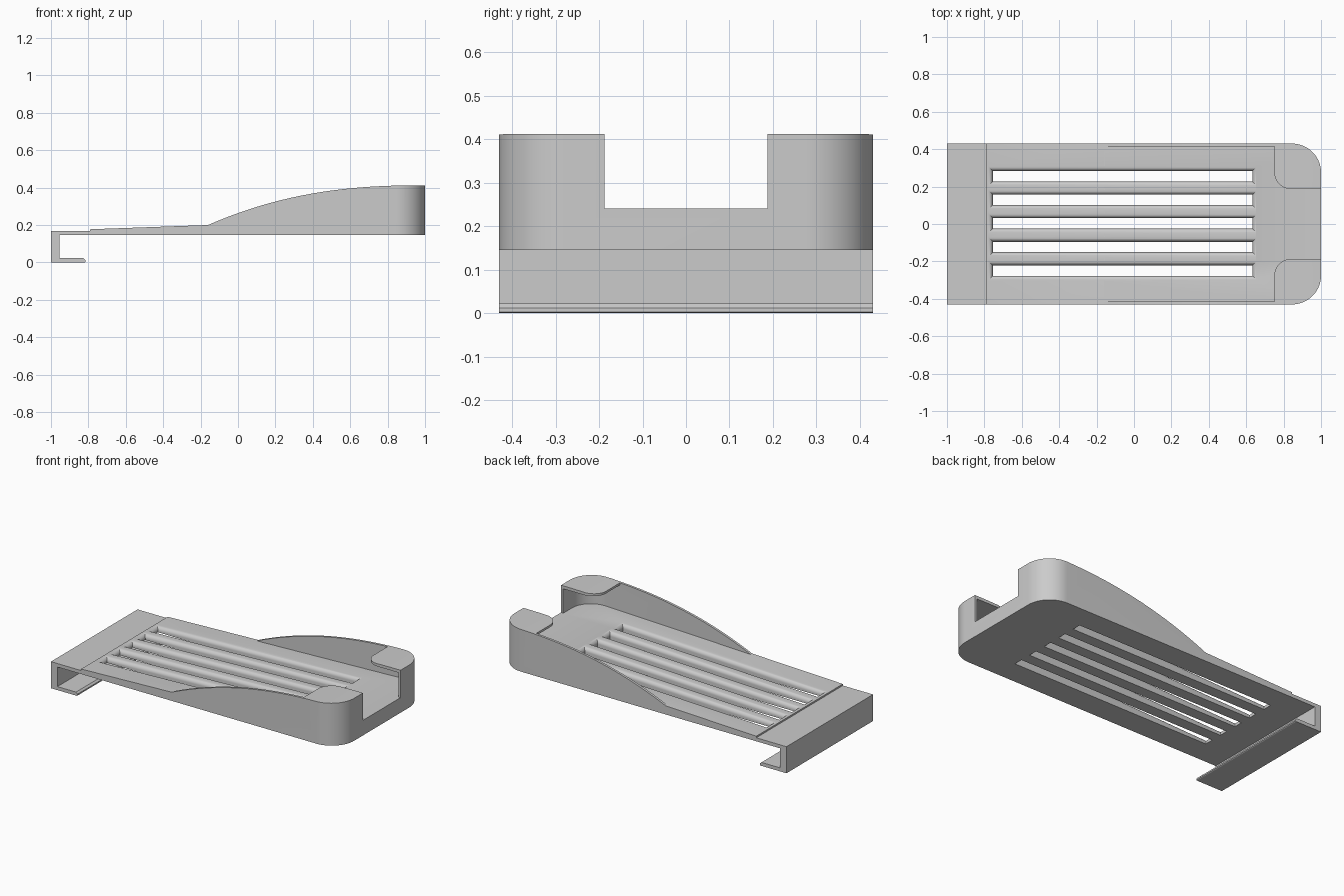
import bpy, bmesh, math

if "Cube" in bpy.data.objects:
    bpy.data.objects.remove(bpy.data.objects["Cube"])

HALF_W = 0.43      # half width of the tray
WALL = 0.015       # side wall thickness
FLOOR_X = -0.16    # where the side walls begin


def floor_z(x):
    return 0.1995 + 0.036 * (x - FLOOR_X)


def wall_z(x):
    t = max(0.0, (1 - x) / (1 - FLOOR_X))
    return 0.412 - (0.412 - floor_z(FLOOR_X)) * t ** 2.4


def make(name, rings):
    """Closed solid from a stack of matching rings of points."""
    bm = bmesh.new()
    vs = [[bm.verts.new(p) for p in r] for r in rings]
    n = len(vs[0])
    for a, b in zip(vs, vs[1:]):
        for i in range(n):
            j = (i + 1) % n
            bm.faces.new((a[i], a[j], b[j], b[i]))
    bm.faces.new(vs[0][::-1])
    bm.faces.new(vs[-1])
    bmesh.ops.recalc_face_normals(bm, faces=bm.faces)
    me = bpy.data.meshes.new(name)
    bm.to_mesh(me)
    bm.free()
    ob = bpy.data.objects.new(name, me)
    bpy.context.collection.objects.link(ob)
    return ob


def prism(name, outline, low, high):
    """Vertical prism; low and high are functions of x."""
    return make(name, [[(x, y, low(x)) for x, y in outline],
                       [(x, y, high(x)) for x, y in outline]])


def arc(cx, cy, r, a0, a1, n=16):
    return [(cx + r * math.cos(math.radians(a0 + (a1 - a0) * i / n)),
             cy + r * math.sin(math.radians(a0 + (a1 - a0) * i / n))) for i in range(n + 1)]


def plan(x0, x1, hw, r):
    """Rectangle with its two right-hand corners rounded."""
    return ([(x0, -hw)] + arc(x1 - r, -hw + r, r, -90, 0)
            + arc(x1 - r, hw - r, r, 0, 90) + [(x0, hw)])


def cut(body, tool, op='DIFFERENCE'):
    tool.hide_render = True
    m = body.modifiers.new("cut", 'BOOLEAN')
    m.operation, m.object, m.solver = op, tool, 'EXACT'
    bpy.context.view_layer.objects.active = body
    bpy.ops.object.modifier_apply(modifier=m.name)
    bpy.data.objects.remove(tool)


# side profile: hook, step, sloping deck and curved wall top
profile = [(-1, 0), (-0.82, 0), (-0.815, 0.003), (-0.815, 0.012), (-0.826, 0.022),
           (-0.955, 0.022), (-0.955, 0.145), (1.05, 0.145), (1.05, 0.412)]
profile += [(1 + (FLOOR_X - 1) * i / 32, wall_z(1 + (FLOOR_X - 1) * i / 32)) for i in range(33)]
profile += [(-0.79, floor_z(-0.79)), (-0.79, 0.167), (-1, 0.167)]
tray = make("tray", [[(x, y, z) for x, z in profile] for y in (-0.5, 0.5)])

# rounded outer outline
cut(tray, prism("outline", plan(-1.1, 1, HALF_W, 0.155), lambda x: -0.1, lambda x: 0.6),
    'INTERSECT')

# hollow between the walls, running under the corner tabs
cavity_floor = lambda x: floor_z(x) - 0.001 * (x + 0.155)
cut(tray, prism("cavity", plan(-0.3, 1 - WALL, HALF_W - WALL, 0.14),
                cavity_floor, lambda x: 0.393))

# opening above the hollow that leaves the two corner tabs
side = [(0.4, 0.415), (0.75, 0.415)] + arc(0.84, 0.277, 0.09, 180, 270) + [(1.1, 0.187)]
opening = side + [(x, -y) for x, y in side[::-1]]
cut(tray, prism("opening", opening, lambda x: 0.385, lambda x: 0.6))

# notch through the end wall
notch = [(0.95, -0.187), (1.1, -0.187), (1.1, 0.187), (0.95, 0.187)]
cut(tray, prism("notch", notch, lambda x: cavity_floor(x) - 0.001 * (x - 0.97),
                lambda x: 0.6))

# five slots with rounded upper edges
R = 0.026
for k in range(-2, 3):
    cy = 0.126 * k + 0.003

    def ring(e, z):
        return [(x, cy + s * (0.028 + e), z(x)) for x, s in
                ((-0.755 - e, -1), (0.633 + e, -1), (0.633 + e, 1), (-0.755 - e, 1))]
    rings = [ring(0, lambda x: 0.1)]
    for i in range(9):
        a = math.radians(90 * i / 8)
        rings.append(ring(R * (1 - math.cos(a)),
                          lambda x: floor_z(x) - R * (1 - math.sin(a))))
    rings.append(ring(R, lambda x: floor_z(x) + 0.02))
    cut(tray, make("slot", rings))

# plain grey finish
grey = bpy.data.materials.new("plain grey")
grey.diffuse_color = (0.6, 0.6, 0.6, 1)
grey.use_nodes = True
grey.node_tree.nodes["Principled BSDF"].inputs["Base Color"].default_value = grey.diffuse_color
tray.data.materials.clear()
tray.data.materials.append(grey)
for p in tray.data.polygons:
    p.material_index = 0
bpy.ops.object.select_all(action='DESELECT')
tray.select_set(True)
bpy.context.view_layer.objects.active = tray
bpy.ops.object.shade_smooth_by_angle(angle=math.radians(25))
